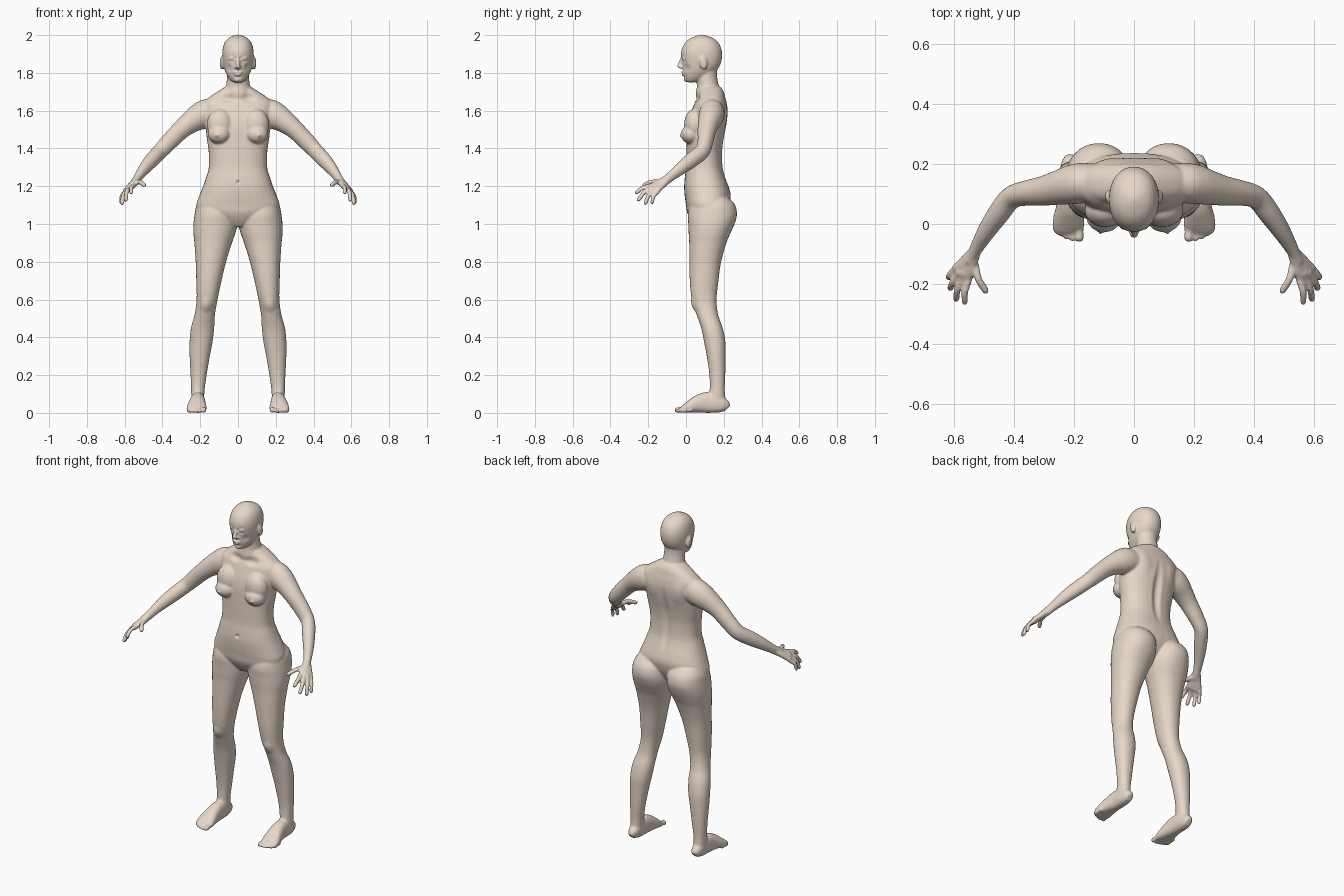
import bpy, bmesh, math
from mathutils import Vector, Matrix

bm = bmesh.new()

def spline(rows, n=4):
    """Catmull-Rom through rows of numbers."""
    out = []
    for i in range(len(rows) - 1):
        p = [rows[max(0, min(len(rows) - 1, i + k))] for k in (-1, 0, 1, 2)]
        for j in range(n):
            t = j / n
            out.append([0.5 * (2 * b + (c - a) * t + (2 * a - 5 * b + 4 * c - d) * t * t
                        + (3 * b - a - 3 * c + d) * t ** 3) for a, b, c, d in zip(*p)])
    return out + [list(rows[-1])]

def loft(rows, ref=None, power=2.0, seg=32):
    """Closed tube; rows are x, y, z, radius a, radius b. No ref means level rings."""
    rows = spline(rows)
    pts = [Vector(r[:3]) for r in rows]
    rings = []
    for i, r in enumerate(rows):
        u, v = Vector((1, 0, 0)), Vector((0, 1, 0))
        if ref is not None:
            t = (pts[min(i + 1, len(pts) - 1)] - pts[max(i - 1, 0)]).normalized()
            u = Vector(ref)
            u = (u - t * u.dot(t)).normalized()
            v = t.cross(u)
        ring = []
        for k in range(seg):
            c, s = math.cos(2 * math.pi * k / seg), math.sin(2 * math.pi * k / seg)
            c = math.copysign(abs(c) ** (2 / power), c)
            s = math.copysign(abs(s) ** (2 / power), s)
            ring.append(bm.verts.new(pts[i] + u * c * max(r[3], .002) + v * s * max(r[4], .002)))
        rings.append(ring)
    for a, b in zip(rings, rings[1:]):
        for k in range(seg):
            bm.faces.new((a[k], a[(k + 1) % seg], b[(k + 1) % seg], b[k]))
    bm.faces.new(rings[0])
    bm.faces.new(rings[-1])

def slab(rows, power=2.0):
    """Loft from rows of z, x min, x max, y front, y back."""
    loft([((a + b) / 2, (f + k) / 2, z, (b - a) / 2, (k - f) / 2) for z, a, b, f, k in rows], None, power)

def centred(rows, power):
    slab([(z, -w, w, f, k) for z, w, f, k in rows], power)

def ball(c, r, rot=0):
    m = Matrix.Translation(c) @ Matrix.Rotation(rot, 4, 'X') @ Matrix.Diagonal((*r, 1))
    bmesh.ops.create_uvsphere(bm, u_segments=24, v_segments=16, radius=1, matrix=m)

# torso
centred([(.985, .04, .05, .16), (1.02, .12, .025, .185), (1.06, .2, .006, .21), (1.1, .22, 0, .228),
         (1.15, .205, -.007, .237), (1.2, .185, -.01, .225), (1.25, .168, -.006, .207),
         (1.3, .155, 0, .195), (1.38, .155, .002, .192), (1.45, .165, .004, .2), (1.5, .17, .006, .21),
         (1.55, .175, .014, .218), (1.6, .185, .03, .221), (1.64, .185, .045, .216),
         (1.67, .155, .06, .208), (1.7, .11, .065, .2), (1.725, .07, .07, .185)], 2.35)
# neck
centred([(1.64, .09, .06, .2), (1.69, .077, .052, .195), (1.73, .064, .058, .175), (1.78, .058, .055, .165),
         (1.83, .058, .05, .165)], 2)
# head
centred([(1.75, .02, .008, .04), (1.756, .034, -.001, .07), (1.772, .048, -.009, .105), (1.795, .062, -.014, .142),
         (1.82, .072, -.016, .168), (1.85, .079, -.02, .184), (1.885, .083, -.026, .191),
         (1.92, .082, -.024, .189), (1.955, .073, -.008, .175), (1.98, .055, .018, .15),
         (1.995, .03, .05, .115), (2.002, .008, .075, .09)], 2.15)
# nose and lips
loft([(0, -.018, 1.888, .008, .008), (0, -.028, 1.86, .009, .01), (0, -.035, 1.84, .012, .012),
      (0, -.033, 1.828, .014, .01), (0, -.022, 1.822, .01, .008)])
ball((0, -.015, 1.803), (.024, .011, .007))
ball((0, -.012, 1.791), (.02, .012, .008))
ball((0, .004, 1.765), (.024, .016, .014))

for s in (-1, 1):
    # ears, nostrils, eyes, brows
    ball((s * .085, .092, 1.852), (.012, .021, .036), .2)
    ball((s * .012, -.022, 1.83), (.008, .011, .008))
    ball((s * .033, -.006, 1.877), (.016, .014, .011))
    # breasts
    ball((s * .1, .026, 1.475), (.06, .054, .05))
    ball((s * .095, .045, 1.525), (.07, .055, .085))
    ball((s * .112, -.024, 1.468), (.01, .01, .01))
    # leg
    leg = [(1.14, .04, .195, .06, .225), (1.1, .015, .22, .025, .26), (1.05, .004, .23, .01, .27),
           (1, .002, .236, .012, .257), (.95, .014, .236, .014, .235), (.9, .032, .231, .017, .214),
           (.8, .063, .224, .018, .186), (.7, .087, .221, .02, .172), (.6, .108, .219, .03, .162),
           (.52, .122, .23, .056, .17), (.45, .126, .249, .08, .194), (.38, .134, .256, .095, .208),
           (.3, .149, .256, .11, .209), (.2, .166, .251, .124, .208), (.12, .177, .248, .125, .205),
           (.06, .18, .247, .11, .21), (.02, .185, .245, .1, .21)]
    slab([(z, *sorted((s * a, s * b)), f, k) for z, a, b, f, k in leg], 2.15)
    # foot and toes
    foot = [(.218, .213, .018, .045), (.2, .213, .03, .075), (.16, .213, .036, .1), (.11, .213, .038, .11),
            (.06, .215, .044, .092), (.02, .218, .051, .065), (-.01, .219, .053, .042), (-.028, .217, .044, .026)]
    loft([(s * x, y, h / 2, w, h / 2) for y, x, w, h in foot], (1, 0, 0), 2.4)
    for x, y, r in ((.182, -.06, .015), (.206, -.058, .011), (.226, -.051, .0105),
                    (.244, -.042, .0105), (.26, -.029, .0105)):
        loft([(s * x, y + .06, r * 1.3, r, r), (s * x, y + .03, r * 1.2, r * .9, r * .9),
              (s * x, y + .012, r, r, r), (s * x, y, r, r * .5, r * .5)], (1, 0, 0), seg=12)
    # arm: first radius is up-down, second is front-back
    arm = [(.09, .14, 1.59, .06, .055), (.16, .138, 1.587, .075, .066), (.205, .132, 1.568, .071, .066),
           (.25, .122, 1.54, .06, .058), (.3, .111, 1.5, .05, .05), (.36, .103, 1.44, .046, .042),
           (.41, .088, 1.387, .042, .038), (.45, .038, 1.345, .041, .037), (.49, -.02, 1.3, .035, .031),
           (.52, -.07, 1.26, .027, .024), (.537, -.102, 1.235, .025, .02), (.55, -.125, 1.22, .024, .018)]
    loft([(s * a[0], *a[1:]) for a in arm], (0, 0, 1))
    # palm
    across = (-.05 * s, -.04, .035)
    palm = [(.535, -.1, 1.236, .024, .018), (.553, -.13, 1.216, .033, .018), (.568, -.155, 1.198, .04, .017),
            (.577, -.172, 1.184, .041, .014), (.581, -.18, 1.178, .034, .01)]
    loft([(s * a[0], *a[1:]) for a in palm], across, 2.4)
    # fingers and thumb: base, tip, radius
    for a, b, r in (((.552, -.185, 1.203), (.567, -.27, 1.163), .0115),
                    ((.572, -.182, 1.192), (.597, -.258, 1.122), .0118),
                    ((.588, -.172, 1.18), (.616, -.22, 1.103), .0115),
                    ((.6, -.152, 1.168), (.622, -.183, 1.108), .0105),
                    ((.532, -.135, 1.222), (.492, -.232, 1.205), .0125)):
        a, b = Vector(a), Vector(b)
        out = Vector((.006, -.004, .008))
        path = [(a + (a - b) * .3, 1.1), (a, 1.1), (a.lerp(b, .45) + out, 1), (a.lerp(b, .88), .95), (b, .5)]
        loft([(s * p.x, p.y, p.z, r * k, r * k) for p, k in path], across, seg=14)

# fuse the parts into one skin
bmesh.ops.recalc_face_normals(bm, faces=bm.faces)
mesh = bpy.data.meshes.new("body")
bm.to_mesh(mesh)
bm.free()
body = bpy.data.objects.new("body", mesh)
bpy.context.collection.objects.link(body)
bpy.context.view_layer.objects.active = body
body.select_set(True)
fuse = body.modifiers.new("fuse", 'REMESH')
fuse.mode, fuse.voxel_size = 'VOXEL', .0055
soft = body.modifiers.new("soften", 'SMOOTH')
soft.factor, soft.iterations = .5, 5
for m in ("fuse", "soften"):
    bpy.ops.object.modifier_apply(modifier=m)

# sculpted details: centre, reach, push
dents = [((.033, -.018, 1.892), (.02, .03, .008), (0, .003, 0)),     # upper lid
         ((.033, -.018, 1.862), (.022, .03, .009), (0, .004, 0)),    # under eye
         ((.014, -.018, 1.878), (.01, .03, .012), (0, .006, 0)),     # inner eye corner
         ((.05, 0, 1.825), (.025, .04, .03), (-.003, .004, 0)),      # cheek hollow
         ((0, -.02, 1.797), (.024, .02, .005), (0, .004, 0)),        # mouth line
         ((0, -.005, 1.78), (.03, .03, .008), (0, .004, 0)),         # below lip
         ((0, 0, 1.22), (.014, .04, .016), (0, .012, 0)),            # navel
         ((0, .2, 1.42), (.035, .06, .25), (0, -.014, 0)),           # spine
         ((.1, .22, 1.57), (.06, .06, .09), (0, .006, 0)),           # shoulder blade
         ((.055, .06, 1.665), (.05, .05, .03), (0, .008, -.006)),    # collar hollow
         ((.17, .04, .57), (.04, .05, .05), (0, -.008, 0))]          # kneecap
for v in body.data.vertices:
    p = v.co.copy()
    for c, r, d in dents:
        x = abs(p.x) if c[0] else p.x
        q = ((x - c[0]) / r[0]) ** 2 + ((p.y - c[1]) / r[1]) ** 2 + ((p.z - c[2]) / r[2]) ** 2
        if q < 1:
            side = math.copysign(1, p.x)
            v.co += Vector((d[0] * side, d[1], d[2])) * (1 - q) ** 2
    v.co.z = max(v.co.z, 0)

bpy.ops.object.shade_smooth()
skin = bpy.data.materials.new("skin")
skin.diffuse_color = (.8, .68, .58, 1)
body.data.materials.append(skin)
